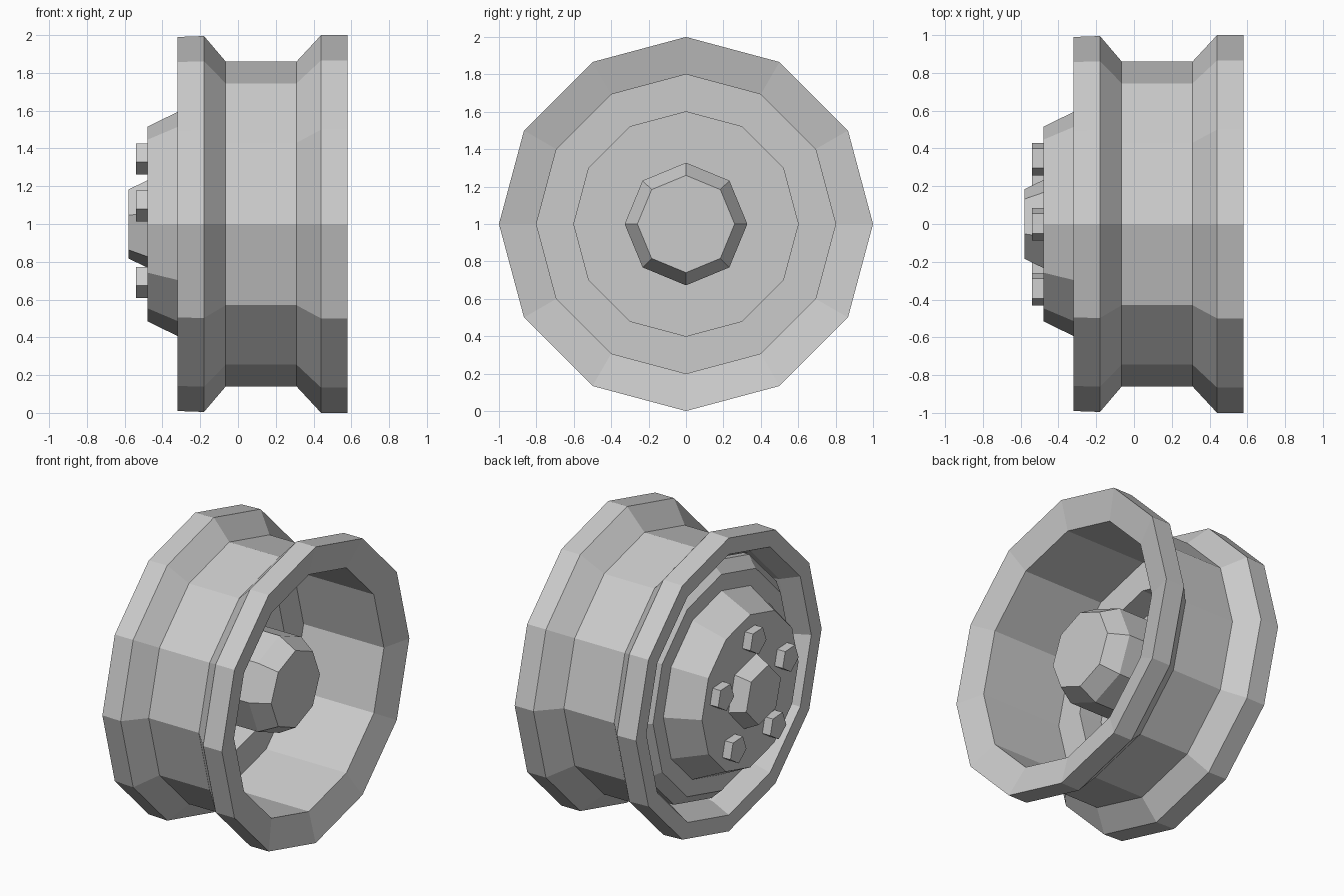
import bpy, bmesh, math

if "Cube" in bpy.data.objects:
    bpy.data.objects.remove(bpy.data.objects["Cube"])

def lathe(name, profile, sides, phase=0.0, cy=0.0, cz=1.0, closed=False):
    """Spin an (x, radius) profile around an axis parallel to x."""
    bm = bmesh.new()
    rings = []
    for x, r in profile:
        ring = []
        for k in range(sides):
            a = math.radians(phase) + 2 * math.pi * k / sides
            ring.append(bm.verts.new((x, cy + r * math.cos(a), cz + r * math.sin(a))))
        rings.append(ring)
    pairs = list(zip(rings, rings[1:]))
    if closed:
        pairs.append((rings[-1], rings[0]))
    else:
        bm.faces.new(rings[0])
        bm.faces.new(rings[-1])
    for a, b in pairs:
        for k in range(sides):
            j = (k + 1) % sides
            bm.faces.new((a[k], a[j], b[j], b[k]))
    bmesh.ops.recalc_face_normals(bm, faces=bm.faces)
    me = bpy.data.meshes.new(name)
    bm.to_mesh(me)
    bm.free()
    ob = bpy.data.objects.new(name, me)
    bpy.context.collection.objects.link(ob)
    return ob

# Rim barrel with drop centre and two flanges
lathe("rim", [(-0.32, 0.99), (-0.18, 0.995), (-0.065, 0.86), (0.31, 0.86),
              (0.44, 1.0), (0.58, 1.0), (0.53, 0.80), (-0.07, 0.80),
              (-0.20, 0.82), (-0.32, 0.88)], 12, closed=True)

# Dished wheel disc, recessed on the inner side
lathe("wheel_disc", [(-0.24, 0.60), (-0.07, 0.60), (-0.07, 0.80),
                     (-0.19, 0.80), (-0.265, 0.73), (-0.265, 0.62), (-0.48, 0.515)], 12)

# Inner hub drum
lathe("inner_hub", [(-0.30, 0.328), (0.31, 0.328), (0.43, 0.26)], 8)

# Outer centre cap
lathe("centre_cap", [(-0.47, 0.245), (-0.58, 0.19)], 6, phase=46)

# Ring of five wheel nuts
for i in range(5):
    a = math.radians(90 + 72 * i)
    lathe(f"wheel_nut_{i + 1}", [(-0.47, 0.09), (-0.54, 0.09)], 5, phase=51,
          cy=0.362 * math.cos(a), cz=0.99 + 0.362 * math.sin(a))
